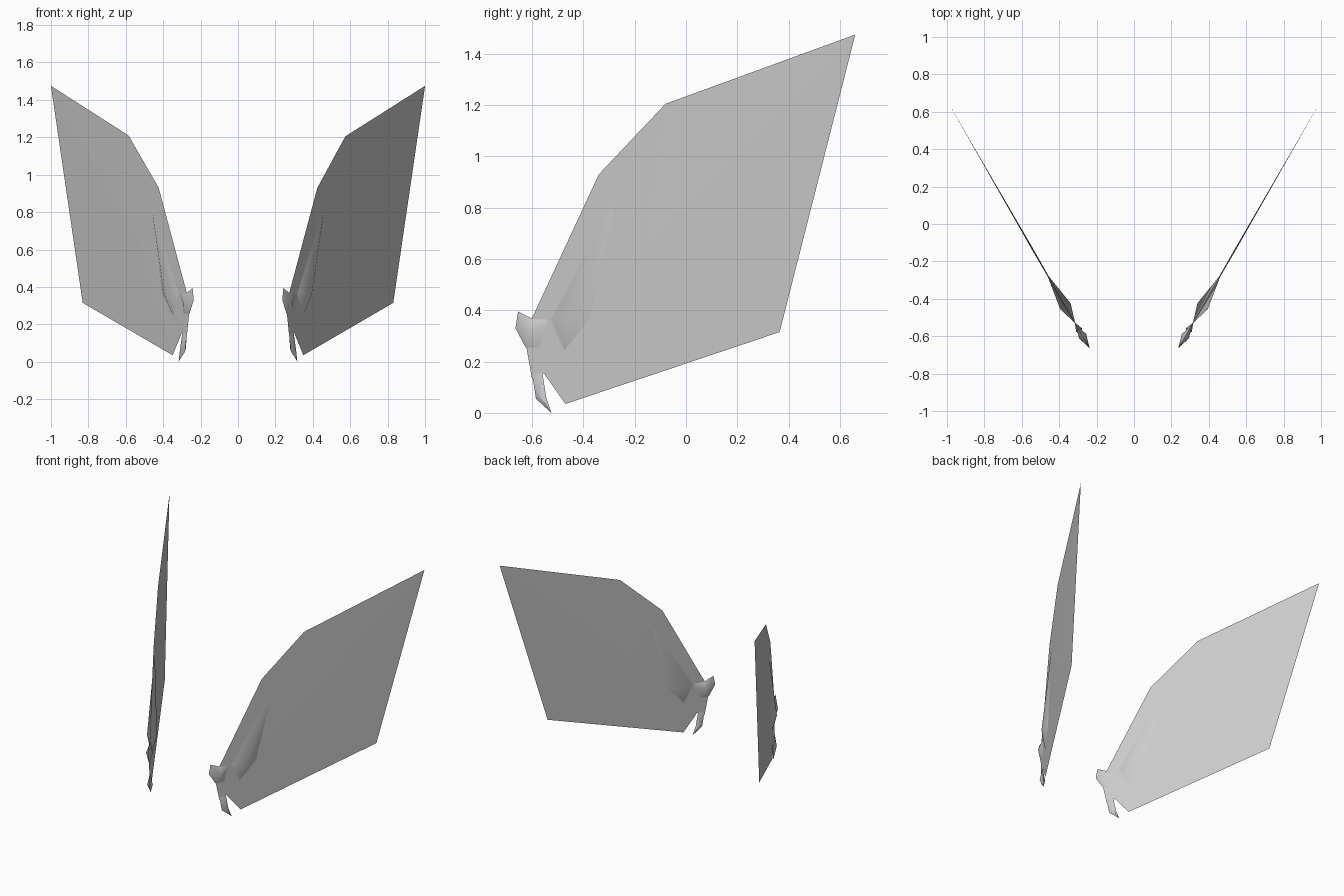
import bpy, bmesh, math

old = bpy.data.objects.get("Cube")
if old:
    bpy.data.objects.remove(old, do_unlink=True)

grey = bpy.data.materials.new("plain grey")
grey.use_nodes = True
colour = (0.6, 0.6, 0.6, 1)
grey.diffuse_color = colour
grey.node_tree.nodes["Principled BSDF"].inputs["Base Color"].default_value = colour


def place(side, y, z, off=0.0):
    """Point on the slanted wing plane, pushed off it by off."""
    return (side * (0.62 + 0.576 * y + 0.866 * off), y - 0.5 * off, z)


def lens(name, side, outline, centre, half, smooth):
    """Closed faceted shape: an outline in the wing plane with a peak on each side."""
    bm = bmesh.new()
    ring = [bm.verts.new(place(side, y, z)) for y, z in outline]
    for off in (half, -half):
        peak = bm.verts.new(place(side, *centre, off))
        for a, b in zip(ring, ring[1:] + ring[:1]):
            bm.faces.new((a, b, peak))
    bmesh.ops.recalc_face_normals(bm, faces=bm.faces[:])
    mesh = bpy.data.meshes.new(name)
    bm.to_mesh(mesh)
    bm.free()
    mesh.materials.append(grey)
    obj = bpy.data.objects.new(name, mesh)
    bpy.context.collection.objects.link(obj)
    if smooth:
        bpy.ops.object.select_all(action='DESELECT')
        obj.select_set(True)
        bpy.context.view_layer.objects.active = obj
        bpy.ops.object.shade_smooth_by_angle(angle=math.radians(60))


for label, side, shoulder in (("left", 1, (-0.08, 1.205)), ("right", -1, (-0.06, 1.21))):
    # large thin wing sheet with a notch at its lower front corner
    lens(label + "_wing_sheet", side,
         [(0.66, 1.475), shoulder, (-0.34, 0.93), (-0.60, 0.37), (-0.63, 0.30),
          (-0.60, 0.13), (-0.555, 0.155), (-0.47, 0.035), (0.365, 0.315)],
         (-0.15, 0.65), 0.004, False)
    # long pointed abdomen
    lens(label + "_abdomen", side,
         [(-0.265, 0.86), (-0.53, 0.365), (-0.475, 0.24), (-0.37, 0.37)],
         (-0.44, 0.36), 0.032, True)
    # small forked head
    lens(label + "_head", side,
         [(-0.655, 0.395), (-0.595, 0.365), (-0.535, 0.365), (-0.56, 0.31),
          (-0.57, 0.255), (-0.625, 0.255), (-0.665, 0.33)],
         (-0.60, 0.32), 0.022, True)
    # short claw below the head
    lens(label + "_claw", side,
         [(-0.60, 0.15), (-0.56, 0.155), (-0.545, 0.06), (-0.525, 0.0), (-0.585, 0.055)],
         (-0.567, 0.075), 0.018, True)
